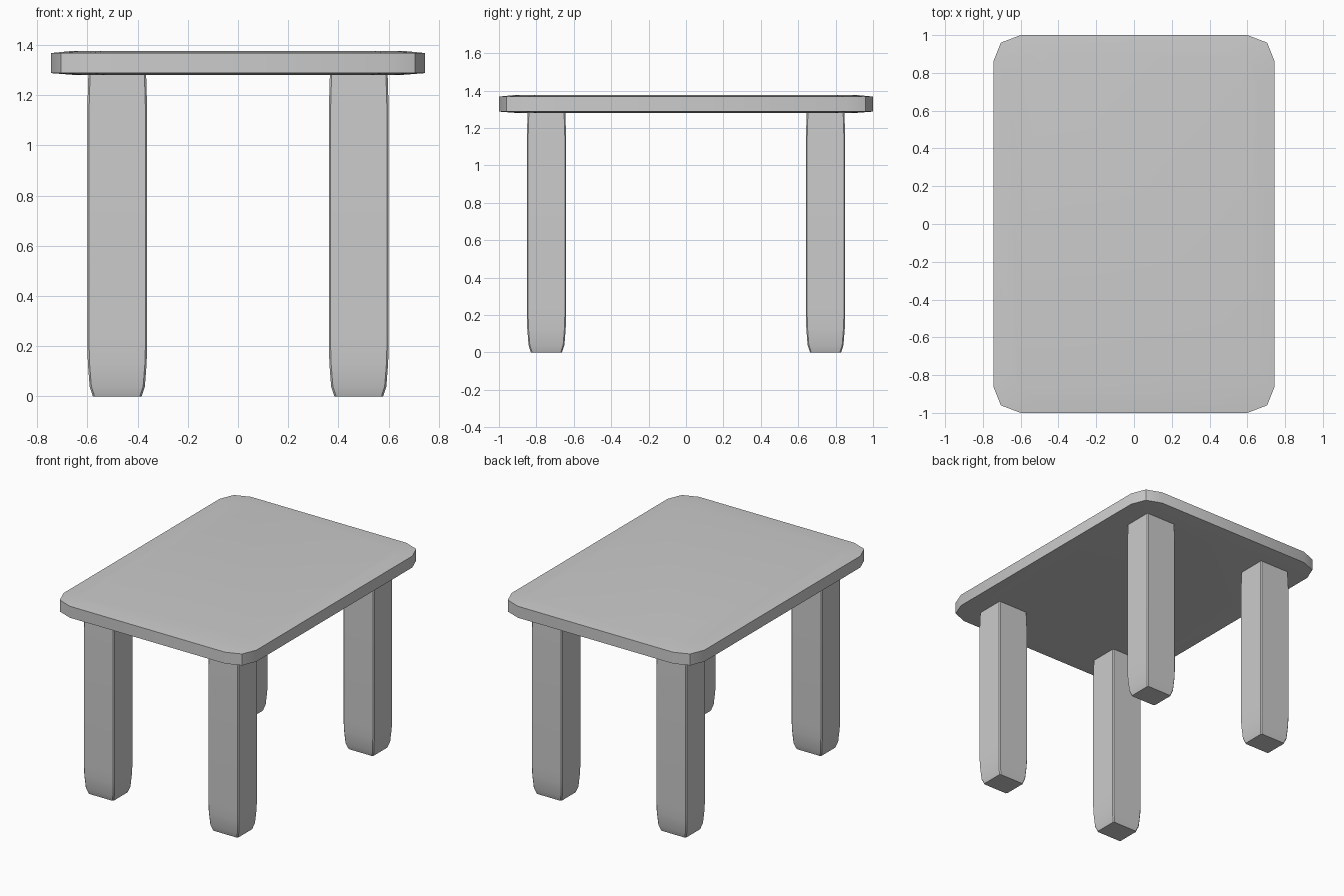
import bpy, bmesh

if "Cube" in bpy.data.objects:
    bpy.data.objects.remove(bpy.data.objects["Cube"])


def loft(name, rings):
    """Skin a stack of equal-sized point rings and cap both ends."""
    bm = bmesh.new()
    layers = [[bm.verts.new(p) for p in ring] for ring in rings]
    n = len(layers[0])
    for a, b in zip(layers, layers[1:]):
        for i in range(n):
            j = (i + 1) % n
            bm.faces.new((a[i], a[j], b[j], b[i]))
    bm.faces.new(layers[0][::-1])
    bm.faces.new(layers[-1])
    bmesh.ops.recalc_face_normals(bm, faces=bm.faces)
    mesh = bpy.data.meshes.new(name)
    bm.to_mesh(mesh)
    bm.free()
    obj = bpy.data.objects.new(name, mesh)
    bpy.context.collection.objects.link(obj)
    bpy.ops.object.select_all(action='DESELECT')
    obj.select_set(True)
    bpy.context.view_layer.objects.active = obj
    bpy.ops.object.shade_smooth_by_angle(angle=0.4)
    return obj


def outline(quarter, z, cx=0, cy=0):
    """Mirror one corner's points into a closed ring at height z."""
    q = list(quarter)
    pts = (q + [(-x, y) for x, y in q[::-1]]
           + [(-x, -y) for x, y in q] + [(x, -y) for x, y in q[::-1]])
    return [(cx + x, cy + y, z) for x, y in pts]


# Table top: clipped corners, faces very slightly crowned
corner = [(0.745, 0.86), (0.705, 0.96), (0.60, 1.0)]
inner = [(x - 0.09, y - 0.09) for x, y in corner]
loft("table_top", [outline(inner, 1.281), outline(corner, 1.288),
                   outline(corner, 1.368), outline(inner, 1.377)])

# Legs: chamfered posts with rounded-in feet
profile = [(0.0, 0.022), (0.04, 0.009), (0.13, 0.002), (0.2, 0.0),
           (1.15, 0.0), (1.285, 0.004)]
c = 0.007
for side, sy in (("front", -1), ("back", 1)):
    rings = []
    for z, inset in profile:
        hx, hy = 0.119 - inset, 0.105 - inset
        rings.append(outline([(hx, hy - c), (hx - c, hy)], z, 0.481, sy * 0.746))
    leg = loft(side + "_legs", rings)
    leg.modifiers.new("mirror_x", 'MIRROR')
